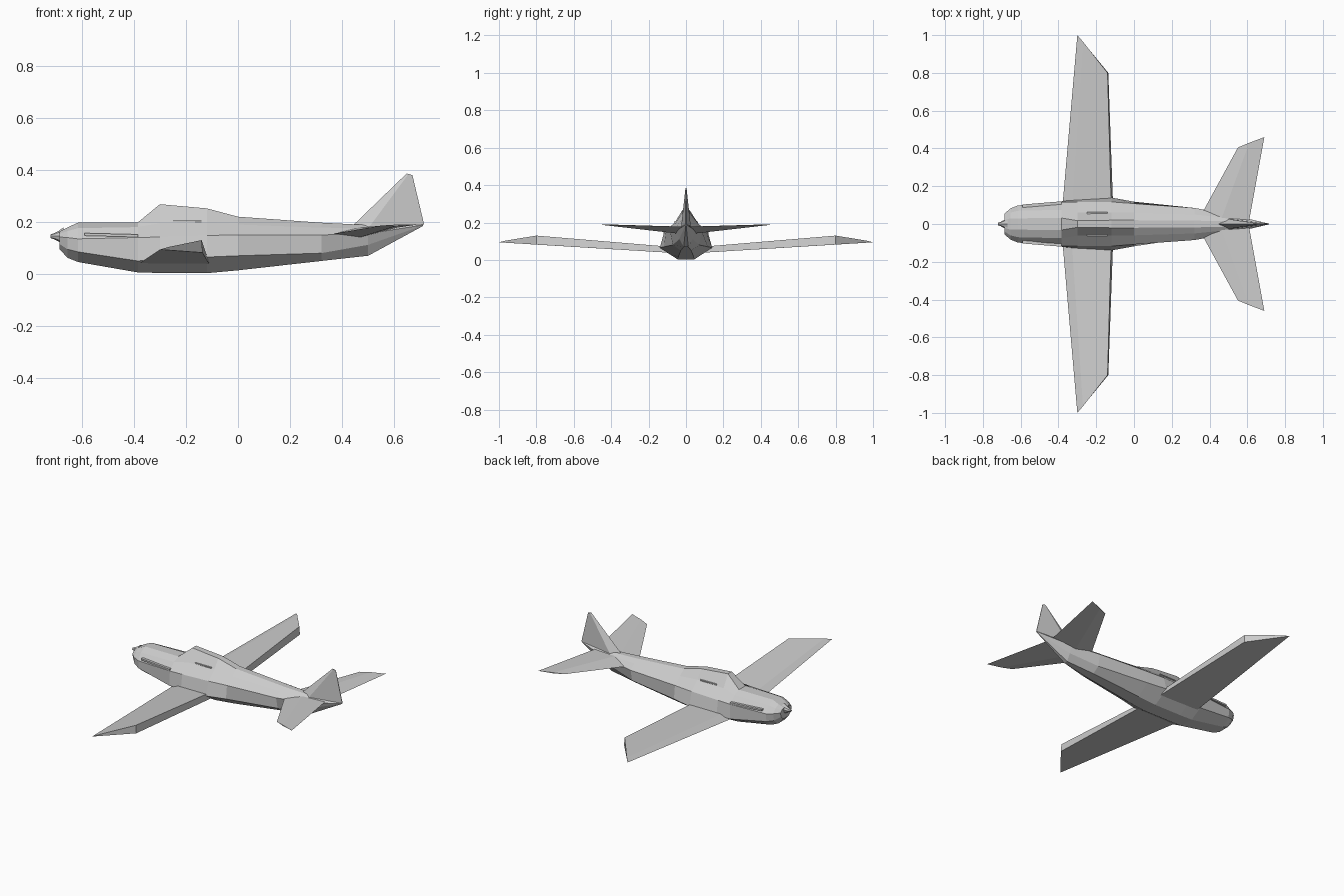
import bpy, bmesh
from mathutils import Vector


def make_object(name, verts, faces):
    mesh = bpy.data.meshes.new(name)
    bm = bmesh.new()
    vs = [bm.verts.new(v) for v in verts]
    for f in faces:
        bm.faces.new([vs[i] for i in f])
    bmesh.ops.recalc_face_normals(bm, faces=bm.faces[:])
    bm.to_mesh(mesh)
    bm.free()
    ob = bpy.data.objects.new(name, mesh)
    bpy.context.collection.objects.link(ob)
    return ob


def loft(name, rings):
    """Skin a series of equal-length closed rings and cap both ends."""
    n = len(rings[0])
    faces = [(r * n + i, r * n + (i + 1) % n, (r + 1) * n + (i + 1) % n, (r + 1) * n + i)
             for r in range(len(rings) - 1) for i in range(n)]
    last = (len(rings) - 1) * n
    faces += [tuple(range(n)), tuple(range(last, last + n))]
    return make_object(name, [p for ring in rings for p in ring], faces)


def both_sides(name, rings):
    for side, s in (("left", 1), ("right", -1)):
        loft(f"{side}_{name}", [[(x, s * y, z) for x, y, z in ring] for ring in rings])


# Fuselage with blended canopy: x, then (half width, z) from belly to spine
sections = [
    (-.685, .025, .095, .048, .115, .055, .142, .040, .155, .020, .163),
    (-.655, .035, .062, .075, .095, .082, .140, .060, .165, .030, .179),
    (-.615, .042, .046, .092, .085, .098, .135, .070, .176, .030, .197),
    (-.385, .045, .006, .120, .050, .117, .140, .075, .180, .032, .198),
    (-.300, .045, .004, .130, .058, .117, .142, .062, .195, .018, .268),
    (-.120, .045, .003, .140, .065, .117, .148, .060, .200, .020, .252),
    (.000, .042, .014, .118, .070, .108, .150, .060, .190, .020, .220),
    (.320, .028, .050, .070, .080, .085, .150, .050, .178, .018, .197),
    (.500, .012, .070, .036, .112, .052, .155, .032, .176, .014, .188),
    (.710, .001, .184, .002, .186, .003, .188, .002, .190, .001, .192)]
rings = []
for x, *p in sections:
    half = list(zip(p[0::2], p[1::2]))
    rings.append([(x, y, z) for y, z in half] + [(x, -y, z) for y, z in reversed(half)])
loft("fuselage", rings)

# Spinner: stepped eight-sided cone
def nose_ring(x, r):
    pts = [Vector((1, 0)), Vector((.7, .7)), Vector((0, 1)), Vector((-.7, .7))]
    pts += [-p for p in pts]
    return [(x, r * p.x, .145 + r * p.y) for p in pts]

loft("spinner", [nose_ring(x, r) for x, r in
                 ((-.67, .034), (-.69, .02), (-.705, .012), (-.72, .007))])

# Main wings: wedge section with blunt trailing edge and raked tip
both_sides("wing", [
    [(-.38, .08, .040), (-.33, .08, .064), (-.12, .08, .070), (-.11, .08, .038)],
    [(-.30, 1.0, .094), (-.27, .965, .103), (-.14, .80, .130), (-.136, .80, .082)]])

# Tailplane
both_sides("tailplane", [
    [(.34, .02, .150), (.46, .02, .178), (.61, .02, .178), (.46, .02, .138)],
    [(.55, .405, .186), (.61, .43, .190), (.69, .46, .190), (.61, .43, .185)]])

# Tail fin, wide at the root and thin at the tip
loft("tail_fin", [
    [(.44, 0, .185), (.50, .026, .175), (.715, .002, .190),
     (.715, -.002, .190), (.50, -.026, .175)],
    [(.648, 0, .386), (.655, .003, .384), (.67, .001, .380),
     (.67, -.001, .380), (.655, -.003, .384)]])

# Exhaust strips and canopy rails
def strip(x0, x1, y0, y1, z0, z1, h, d):
    return [[(x, y - d, z), (x, y + d, z), (x, y + d, z + h), (x, y - d, z + h)]
            for x, y, z in ((x0, y0, z0), (x1, y1, z1))]

both_sides("exhaust", strip(-.59, -.385, .095, .112, .147, .142, .010, .008))
both_sides("canopy_rail", strip(-.25, -.14, .057, .057, .200, .200, .006, .006))
